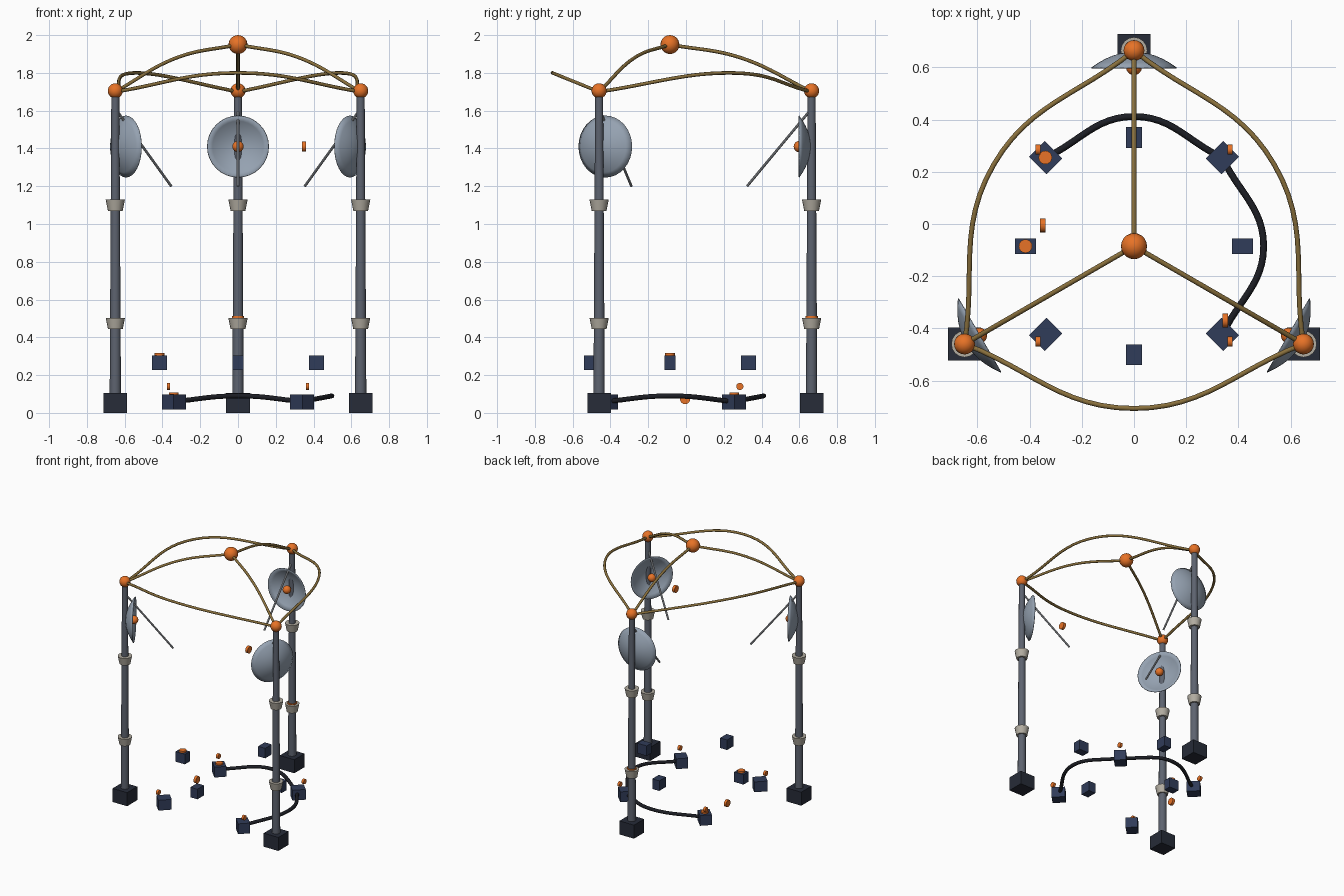
import bpy, math
from math import sin, cos, pi, radians
from mathutils import Vector

if "Cube" in bpy.data.objects:
    bpy.data.objects.remove(bpy.data.objects["Cube"])

CY = -0.085          # y of the common centre of the masts and consoles


def material(name, rgb):
    m = bpy.data.materials.new(name)
    m.diffuse_color = (*rgb, 1)
    m.use_nodes = True
    m.node_tree.nodes["Principled BSDF"].inputs["Base Color"].default_value = m.diffuse_color
    return m


ORANGE = material("orange", (0.80, 0.17, 0.02))
STEEL = material("steel", (0.11, 0.125, 0.16))
DARK = material("dark_base", (0.02, 0.025, 0.04))
NAVY = material("navy", (0.03, 0.045, 0.10))
STONE = material("stone", (0.45, 0.42, 0.36))
DISH = material("dish_grey", (0.30, 0.36, 0.44))
BRASS = material("brass", (0.25, 0.16, 0.045))
BLACK = material("black", (0.012, 0.013, 0.018))
ROD = material("rod_grey", (0.40, 0.42, 0.45))


def polar(r, deg, z):
    a = radians(deg)
    return Vector((r * cos(a), CY + r * sin(a), z))


def finish(name, mat, smooth=True):
    ob = bpy.context.object
    ob.name = name
    ob.data.materials.append(mat)
    if smooth:
        bpy.ops.object.shade_smooth_by_angle(angle=radians(35))
    return ob


def box(name, loc, size, mat, turn=0):
    bpy.ops.mesh.primitive_cube_add(size=1, location=loc, rotation=(0, 0, radians(turn)))
    bpy.context.object.scale = size
    return finish(name, mat, False)


def cone(name, loc, r1, r2, h, mat, rot=(0, 0, 0), sides=16):
    bpy.ops.mesh.primitive_cone_add(vertices=sides, radius1=r1, radius2=r2, depth=h,
                                    location=loc, rotation=rot)
    return finish(name, mat)


def ball(name, loc, r):
    bpy.ops.mesh.primitive_uv_sphere_add(segments=20, ring_count=12, radius=r, location=loc)
    return finish(name, ORANGE)


def rod(name, a, b, r, mat):
    d = b - a
    return cone(name, (a + b) / 2, r, r, d.length, mat,
                d.to_track_quat('Z', 'Y').to_euler(), 10)


def cable(name, points, r, mat):
    cu = bpy.data.curves.new(name, 'CURVE')
    cu.dimensions = '3D'
    cu.bevel_depth = r
    cu.bevel_resolution = 2
    cu.use_fill_caps = True
    sp = cu.splines.new('BEZIER')
    sp.bezier_points.add(len(points) - 1)
    for bp, p in zip(sp.bezier_points, points):
        bp.co = p
        bp.handle_left_type = bp.handle_right_type = 'AUTO'
    ob = bpy.data.objects.new(name, cu)
    bpy.context.collection.objects.link(ob)
    cu.materials.append(mat)


def dish(name, loc, deg, radius=0.163, depth=0.06, seg=32, rings=6):
    # shallow bowl, open towards local +x, pole at local x = -depth
    verts, faces = [(-depth, 0, 0)], []
    for i in range(1, rings + 1):
        t = i / rings
        for j in range(seg):
            a = 2 * pi * j / seg
            verts.append((depth * (t * t - 1), radius * t * cos(a), radius * t * sin(a)))
    for j in range(seg):
        k = (j + 1) % seg
        faces.append((0, 1 + k, 1 + j))
        for i in range(rings - 1):
            p, q = 1 + i * seg, 1 + (i + 1) * seg
            faces.append((p + j, p + k, q + k, q + j))
    me = bpy.data.meshes.new(name)
    me.from_pydata(verts, [], faces)
    ob = bpy.data.objects.new(name, me)
    bpy.context.collection.objects.link(ob)
    ob.location = loc
    ob.rotation_euler = (0, 0, radians(deg))
    mod = ob.modifiers.new("thickness", 'SOLIDIFY')
    mod.thickness = 0.004
    mod.offset = 0
    bpy.ops.object.select_all(action='DESELECT')
    bpy.context.view_layer.objects.active = ob
    ob.select_set(True)
    finish(name, DISH)


# apex node
apex = Vector((0, CY, 1.95))
ball("apex_node", apex, 0.05)

# three masts with collars, dishes, struts and roof cables
for n, deg in (("back", 90), ("left", 210), ("right", 330)):
    box(n + "_mast_base", polar(0.75, deg, 0.0525), (0.125, 0.125, 0.105), DARK)
    cone(n + "_mast", polar(0.75, deg, 0.89), 0.030, 0.021, 1.62, STEEL)
    for part, z in (("lower", 0.473), ("upper", 1.1)):
        cone(f"{n}_{part}_collar", polar(0.75, deg, z), 0.039, 0.051, 0.06, STONE)
    ball(n + "_mast_node", polar(0.75, deg, 1.705), 0.04)
    dish(n + "_dish", polar(0.683, deg, 1.41), deg + 180)
    ball(n + "_dish_feed", polar(0.685, deg, 1.41), 0.03)
    rod(n + "_dish_strut", polar(0.745, deg, 1.605), polar(0.408, deg, 1.2), 0.007, ROD)
    top = polar(0.75, deg, 1.7)
    cable(n + "_roof_cable", [top, polar(0.375, deg, 1.88), apex], 0.0095, BRASS)
    cable(n + "_rim_cable", [top, polar(0.622, deg + 60, 1.80), polar(0.75, deg + 120, 1.7)],
          0.0095, BRASS)

# ring of eight consoles, alternately raised and near the floor
for i in range(4):
    box(f"raised_console_{i}", polar(0.416, 90 * i, 0.265), (0.08, 0.06, 0.078), NAVY, 90 * i)
    box(f"floor_console_{i}", polar(0.479, 90 * i + 45, 0.058), (0.095, 0.085, 0.08),
        NAVY, 90 * i + 45)

# floor cables between consoles
for i, a in enumerate((45, -45)):
    cable(f"floor_cable_{i}", [polar(0.479, a + 90, 0.06), polar(0.497, a + 45, 0.09),
                               polar(0.479, a, 0.06)], 0.013, BLACK)

# flat orange buttons
cone("floor_console_button", (-0.34, 0.255, 0.1), 0.026, 0.026, 0.018, ORANGE)
cone("raised_console_button", (-0.416, CY, 0.308), 0.026, 0.026, 0.018, ORANGE)
cone("back_collar_button", (0, 0.665, 0.503), 0.033, 0.033, 0.018, ORANGE)

# upright orange dials
side = (0, pi / 2, 0)
for x in (-0.368, 0.368):
    for y in (-0.451, 0.285):
        cone("small_dial", (x, y, 0.14), 0.019, 0.019, 0.018, ORANGE, side)
cone("high_dial", (0.35, -0.37, 1.41), 0.027, 0.027, 0.02, ORANGE, side)
cone("low_dial", (-0.35, -0.005, 0.073), 0.027, 0.027, 0.02, ORANGE, side)
